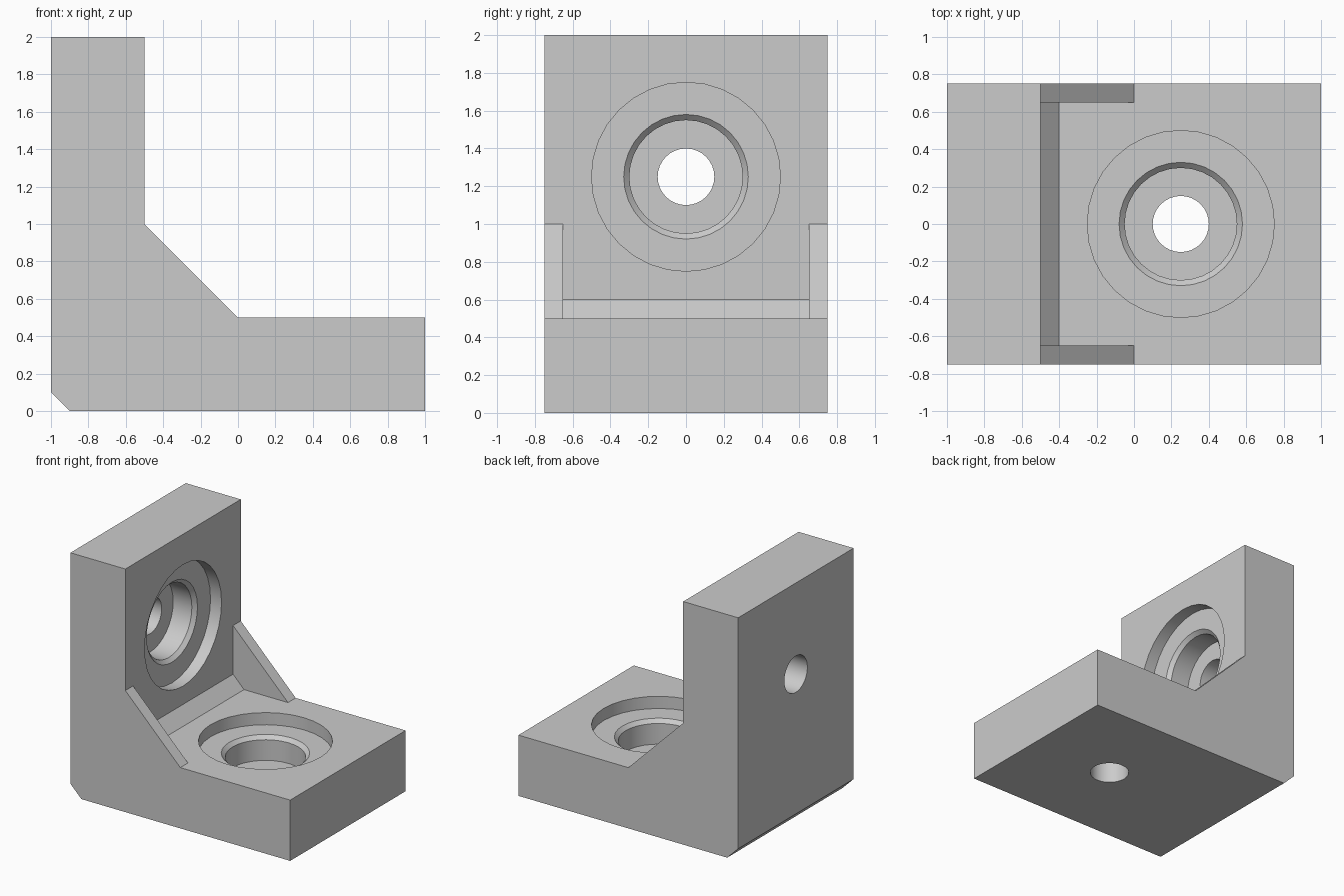
import bpy, bmesh, math
from mathutils import Matrix, Vector

default = bpy.data.objects.get("Cube")
if default:
    bpy.data.objects.remove(default, do_unlink=True)

grey = bpy.data.materials.new("plain_grey")
grey.use_nodes = True
GREY = (0.6, 0.6, 0.6, 1)
grey.diffuse_color = GREY
grey.node_tree.nodes["Principled BSDF"].inputs["Base Color"].default_value = GREY


def finish(name, bm):
    bmesh.ops.recalc_face_normals(bm, faces=bm.faces)
    mesh = bpy.data.meshes.new(name)
    bm.to_mesh(mesh)
    bm.free()
    mesh.materials.append(grey)
    obj = bpy.data.objects.new(name, mesh)
    bpy.context.collection.objects.link(obj)
    return obj


def prism(name, profile, half_width):
    """Extrude an x-z outline along y."""
    bm = bmesh.new()
    face = bm.faces.new([bm.verts.new((x, -half_width, z)) for x, z in profile])
    out = bmesh.ops.extrude_face_region(bm, geom=[face])
    verts = [v for v in out["geom"] if isinstance(v, bmesh.types.BMVert)]
    bmesh.ops.translate(bm, verts=verts, vec=(0, 2 * half_width, 0))
    return finish(name, bm)


def lathe(name, profile, matrix, sides=32):
    """Spin an r-z outline around z, then place it."""
    bm = bmesh.new()
    verts = [bm.verts.new((r, 0, z)) for r, z in profile]
    edges = [bm.edges.new(pair) for pair in zip(verts, verts[1:])]
    bmesh.ops.spin(bm, geom=verts + edges, cent=(0, 0, 0), axis=(0, 0, 1),
                   angle=math.tau, steps=sides, use_merge=False)
    bmesh.ops.remove_doubles(bm, verts=bm.verts, dist=0.0005)
    bm.transform(matrix)
    return finish(name, bm)


# Angle body: two plates, sloped gusset outline, chamfered heel
body = prism("angle_bracket", [
    (-0.9, 0), (1, 0), (1, 0.5), (0, 0.5), (-0.5, 1), (-0.5, 2), (-1, 2), (-1, 0.1),
], 0.75)

# Space between the two side gussets, leaving a small inner chamfer
pocket = prism("gusset_pocket_cutter", [
    (-0.5, 0.6), (-0.4, 0.5), (0, 0.5), (0, 1), (-0.5, 1),
], 0.65)

# Stepped bore: wide recess, bevelled counterbore, through hole
bore = [(0, 0.05), (0.5, 0.05), (0.5, -0.1), (0.33, -0.1), (0.3, -0.13),
        (0.3, -0.3), (0.15, -0.3), (0.15, -0.55), (0, -0.55)]
base_bore = lathe("base_bore_cutter", bore, Matrix.Translation((0.25, 0, 0.5)))
wall_bore = lathe("wall_bore_cutter", bore,
                  Matrix.Translation((-0.5, 0, 1.25)) @ Matrix.Rotation(math.pi / 2, 4, 'Y'))

# Cut the body, then discard the cutters
bpy.ops.object.select_all(action='DESELECT')
bpy.context.view_layer.objects.active = body
body.select_set(True)
for cutter in (pocket, base_bore, wall_bore):
    cutter.hide_render = True
    cut = body.modifiers.new(cutter.name, 'BOOLEAN')
    cut.operation = 'DIFFERENCE'
    cut.solver = 'EXACT'
    cut.object = cutter
    bpy.ops.object.modifier_apply(modifier=cut.name)
    bpy.data.objects.remove(cutter, do_unlink=True)

bpy.ops.object.shade_smooth_by_angle(angle=math.radians(30))
